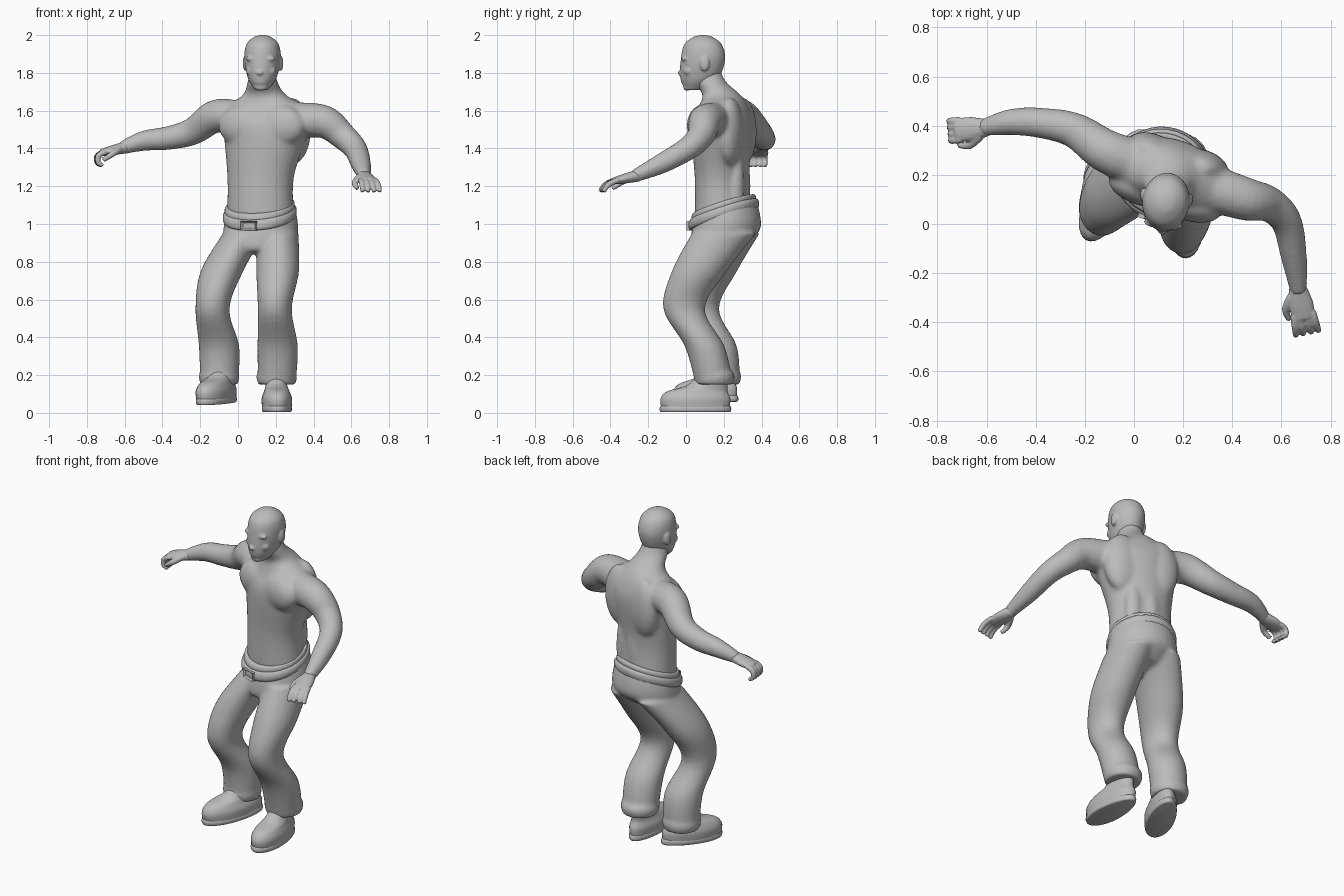
import bpy, bmesh, math
from mathutils import Vector, Matrix

if "Cube" in bpy.data.objects:
    bpy.data.objects.remove(bpy.data.objects["Cube"])

GREY = (.5, .5, .5, 1)
mat = bpy.data.materials.new("plain_grey")
mat.use_nodes = True
mat.diffuse_color = GREY
mat.node_tree.nodes["Principled BSDF"].inputs["Base Color"].default_value = GREY

YAW = math.radians(-18)      # the torso and hips turn towards the right
BOTH = (-1, 1)


def smooth_path(keys, steps):
    """Catmull-Rom interpolation of equal-length tuples."""
    path = []
    for i in range(len(keys) - 1):
        before, start = keys[max(i - 1, 0)], keys[i]
        end, after = keys[i + 1], keys[min(i + 2, len(keys) - 1)]
        for step in range(steps):
            t = step / steps
            path.append([b + t / 2 * (c - a + t * (2 * a - 5 * b + 4 * c - d + t * (3 * (b - c) + d - a)))
                         for a, b, c, d in zip(before, start, end, after)])
    return path + [list(keys[-1])]


def circle(count):
    return [(math.cos(math.tau * k / count), math.sin(math.tau * k / count)) for k in range(count)]


def skin(bm, rings):
    """Join rings of points into a capped solid."""
    loops = [[bm.verts.new(point) for point in ring] for ring in rings]
    for low, high in zip(loops, loops[1:]):
        for i in range(len(low)):
            bm.faces.new((low[i - 1], low[i], high[i], high[i - 1]))
    bm.faces.new(loops[0][::-1])
    bm.faces.new(loops[-1])


def loft(bm, keys, yaw=0, tilt=0, pinch=0, steps=6):
    """Stacked ellipses: x, y, z, half width, half depth."""
    turn = Matrix.Rotation(yaw, 3, 'Z')
    skin(bm, [[Vector((x, y, z)) + turn @ Vector((w * c * (1 - pinch * s), d * s, tilt * d * s))
               for c, s in circle(32)] for x, y, z, w, d in smooth_path(keys, steps)])


def tube(bm, keys, steps=6):
    """Limb along a path: x, y, z, side radius, vertical radius."""
    path = smooth_path(keys, steps)
    rings = []
    for i, (x, y, z, w, h) in enumerate(path):
        along = Vector(path[min(i + 1, len(path) - 1)][:3]) - Vector(path[max(i - 1, 0)][:3])
        side = along.cross(Vector((0, 0, 1))).normalized()
        up = side.cross(along).normalized()
        rings.append([Vector((x, y, z)) + side * w * c + up * h * s for c, s in circle(16)])
    skin(bm, rings)


def band(bm, centre, w, d, height, yaw=0, tilt=0, pinch=0):
    """Closed strap with a rounded outer face."""
    x, y, z = centre
    keys = []
    for k in range(-4, 5):
        a = math.pi * k / 8
        sink = height * (1 - math.cos(a)) / 2
        keys.append((x, y, z + height * math.sin(a), w - sink, d - sink))
    loft(bm, keys, yaw, tilt, pinch, steps=1)


def ball(bm, centre, size, base=Matrix()):
    shape = base @ Matrix.Translation(centre) @ Matrix.Diagonal((*size, 1))
    bmesh.ops.create_uvsphere(bm, u_segments=20, v_segments=12, radius=1, matrix=shape)


def finish(bm, name, voxel=0, relax=3):
    """Turn the mesh into an object; a voxel size melts its pieces together."""
    bmesh.ops.recalc_face_normals(bm, faces=bm.faces)
    mesh = bpy.data.meshes.new(name)
    bm.to_mesh(mesh)
    bm.free()
    ob = bpy.data.objects.new(name, mesh)
    bpy.context.collection.objects.link(ob)
    mesh.materials.append(mat)
    bpy.ops.object.select_all(action='DESELECT')
    ob.select_set(True)
    bpy.context.view_layer.objects.active = ob
    bpy.ops.object.shade_smooth_by_angle(angle=math.radians(45))
    if voxel:
        melt = ob.modifiers.new("melt", 'REMESH')
        melt.mode, melt.voxel_size, melt.use_smooth_shade = 'VOXEL', voxel, True
        soften = ob.modifiers.new("soften", 'SMOOTH')
        soften.factor, soften.iterations = .5, relax
    return ob


def pose(ob, place, pitch=0, yaw=0):
    ob.location = place
    ob.rotation_euler = (math.radians(pitch), 0, math.radians(yaw))


# Torso, neck and arms, blended into one skin
bm = bmesh.new()
loft(bm, [(.12, .2, 1.04, .18, .15), (.12, .19, 1.25, .18, .14), (.15, .19, 1.5, .235, .155),
          (.15, .2, 1.6, .25, .13), (.14, .19, 1.68, .12, .1), (.13, .13, 1.75, .08, .085),
          (.13, .11, 1.82, .06, .07)], YAW)
chest = Matrix.Translation((.15, .19, 1.5)) @ Matrix.Rotation(YAW, 4, 'Z')
for side in BOTH:
    ball(bm, (side * .1, -.08, .02), (.14, .07, .11), chest)        # chest muscle
    ball(bm, (side * .11, .08, -.01), (.11, .07, .18), chest)       # shoulder blade
    ball(bm, (side * .05, .1, -.3), (.05, .04, .2), chest)          # lower back
arm_radii = (.095, .088, .073, .063, .054, .034)
left_arm = [(.33, .14, 1.55), (.46, .1, 1.54), (.55, .08, 1.47), (.62, .01, 1.4), (.65, -.13, 1.32),
            (.67, -.28, 1.25)]
right_arm = [(0, .25, 1.56), (-.12, .3, 1.57), (-.24, .38, 1.49), (-.37, .41, 1.455), (-.5, .415, 1.44),
             (-.62, .39, 1.4)]
for arm in (left_arm, right_arm):
    tube(bm, [(*joint, r, r) for joint, r in zip(arm, arm_radii)])
finish(bm, "torso_and_arms", .011, 9)

# Head, built around the middle of the skull
bm = bmesh.new()
loft(bm, [(0, -.05, -.16, .035, .045), (0, -.02, -.1, .074, .1), (0, 0, 0, .096, .118),
          (0, 0, .08, .086, .1), (0, 0, .12, .045, .05), (0, 0, .13, .01, .01)])
ball(bm, (0, -.115, -.07), (.02, .02, .015))             # nose tip
ball(bm, (0, -.105, -.04), (.011, .018, .04))            # nose bridge
for height in (-.105, -.12):
    ball(bm, (0, -.1, height), (.03, .016, .009))        # lips
ball(bm, (0, -.085, -.145), (.035, .02, .02))            # chin
for side in BOTH:
    ball(bm, (side * .035, -.09, .005), (.045, .02, .016))   # brow
    ball(bm, (side * .036, -.09, -.02), (.02, .017, .012))   # eye
    ball(bm, (side * .045, -.07, -.06), (.035, .03, .03))    # cheek
    ball(bm, (side * .095, .02, -.02), (.013, .026, .04))    # ear
pose(finish(bm, "head", .006, 3), (.13, .09, 1.87), yaw=-7)


def hand(name, thumb_side, curl, spread):
    """Palm pointing forward from the wrist, with curled fingers and a thumb."""
    bm = bmesh.new()
    tube(bm, [(0, .03, 0, .034, .032), (0, -.05, 0, .05, .026), (0, -.11, 0, .045, .018)])
    for finger in (-1.5, -.5, .5, 1.5):
        x, y, z, bend = finger * .026, -.09, 0, curl / 3
        keys = [(x, y, z, .015, .015)]
        for length, r in ((.04, .015), (.035, .014), (.03, .011)):
            x += finger * spread
            y -= length * math.cos(bend)
            z -= length * math.sin(bend)
            bend += curl
            keys.append((x, y, z, r, r))
        tube(bm, keys)
    tube(bm, [(thumb_side * x, y, z, r, r) for x, y, z, r in
              ((.03, -.01, 0, .02), (.065, -.06, -.02, .016), (.06, -.11, -.04, .012))])
    return finish(bm, name, .006, 2)


pose(hand("left_hand", -1, .35, .002), left_arm[-1], 12, 12)
pose(hand("right_hand", 1, 1, 0), right_arm[-1], 12, -85)

# Trousers: hips and two loose legs with rolled cuffs
bm = bmesh.new()
loft(bm, [(.12, .21, z, w, d) for z, w, d in
          ((1.07, .185, .165), (.97, .2, .185), (.91, .18, .175), (.87, .1, .1))], YAW, .3)
heights = (.95, .75, .55, .35, .15)
widths = (.11, .113, .09, .107, .1)
depths = (.17, .145, .11, .105, .1)
left_leg = [(.21, .2), (.21, .07), (.195, -.01), (.21, .1), (.205, .15)]
right_leg = [(.03, .22), (-.085, .125), (-.135, .065), (-.1, .165), (-.1, .185)]
for leg in (left_leg, right_leg):
    loft(bm, [(*at, z, w, d) for at, z, w, d in zip(leg, heights, widths, depths)])
    band(bm, (*leg[-1], .19), .108, .108, .03)
finish(bm, "trousers", .011, 6)

# Belt and waistband, higher at the back
for name, z, w, d, height in (("belt", 1.05, .197, .187, .028), ("waistband", 1.085, .188, .17, .02)):
    bm = bmesh.new()
    band(bm, (.115, .2, z), w, d, height, YAW, .33)
    finish(bm, name)

# Belt buckle with a sunken middle
bm = bmesh.new()
bmesh.ops.create_cube(bm, size=1, matrix=Matrix.Diagonal((.085, .022, .05, 1)))
bm.normal_update()
front = [f for f in bm.faces if f.normal.y < -.9]
bmesh.ops.inset_region(bm, faces=front, thickness=.012)
bmesh.ops.translate(bm, verts=front[0].verts, vec=(0, .01, 0))
pose(finish(bm, "buckle"), (.058, .026, .99), yaw=-18)

# Shoes: upper and sole
for name, place, lift, turn in (("left", (.205, .05, .004), 0, 2), ("right", (-.11, .105, .05), 3, -26)):
    upper, sole = bmesh.new(), bmesh.new()
    loft(upper, [(0, 0, .02, .077, .18), (0, 0, .07, .08, .185), (0, .01, .11, .067, .16),
                 (0, .06, .14, .057, .11), (0, .09, .19, .05, .08)], pinch=.12)
    band(sole, (0, 0, .017), .079, .19, .017, pinch=.12)
    for part, label in ((upper, "shoe"), (sole, "sole")):
        pose(finish(part, name + "_" + label), place, lift, turn)
